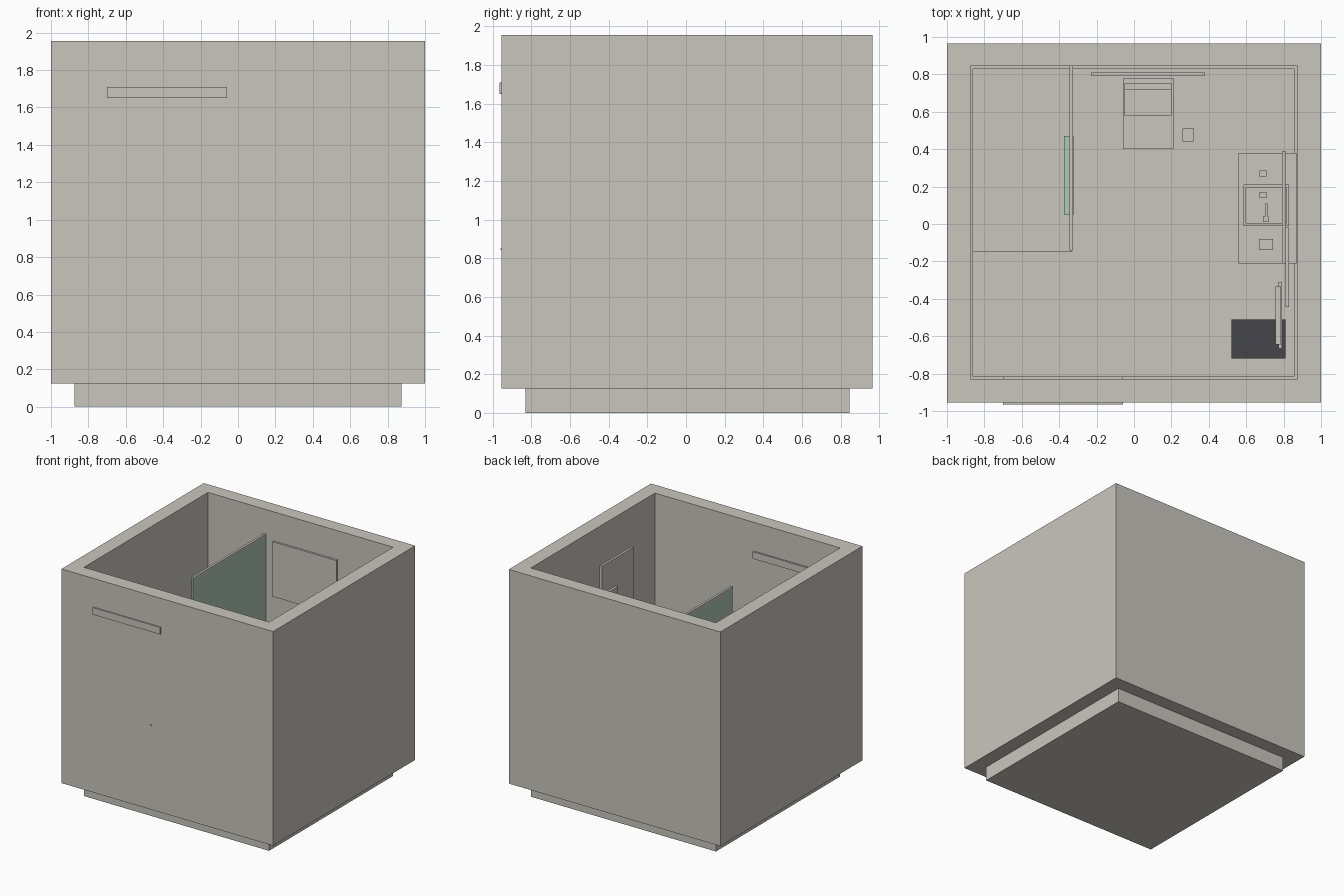
import bpy, bmesh
from mathutils import Vector

if "Cube" in bpy.data.objects:
    bpy.data.objects.remove(bpy.data.objects["Cube"])


def material(name, rgb):
    m = bpy.data.materials.new(name)
    m.diffuse_color = (*rgb, 1)
    m.use_nodes = True
    m.node_tree.nodes["Principled BSDF"].inputs["Base Color"].default_value = m.diffuse_color
    return m


STONE = material("warm_grey", (0.584, 0.565, 0.515))
GREEN = material("pale_green", (0.429, 0.591, 0.474))
DARK = material("charcoal", (0.061, 0.058, 0.067))


def finish(name, bm, mat):
    bmesh.ops.recalc_face_normals(bm, faces=bm.faces)
    me = bpy.data.meshes.new(name)
    bm.to_mesh(me)
    bm.free()
    me.materials.append(mat)
    ob = bpy.data.objects.new(name, me)
    bpy.context.collection.objects.link(ob)
    return ob


def box(name, x, y, z, mat=STONE):
    """Box from (min, max) pairs on each axis."""
    bm = bmesh.new()
    bmesh.ops.create_cube(bm, size=1)
    for v in bm.verts:
        v.co = Vector([(r[0] + r[1]) / 2 + c * (r[1] - r[0])
                       for c, r in zip(v.co, (x, y, z))])
    return finish(name, bm, mat)


def ring(name, outer, inner, z, mat=STONE):
    """Rectangular tube; outer and inner are (x0, x1, y0, y1)."""
    bm = bmesh.new()

    def loop(r, h):
        return [bm.verts.new((r[i], r[j], h)) for i, j in ((0, 2), (1, 2), (1, 3), (0, 3))]
    loops = [loop(outer, z[0]), loop(outer, z[1]), loop(inner, z[1]), loop(inner, z[0])]
    for k in range(4):
        a, b = loops[k], loops[(k + 1) % 4]
        for i in range(4):
            j = (i + 1) % 4
            bm.faces.new((a[i], a[j], b[j], b[i]))
    return finish(name, bm, mat)


# Room shell
FLOOR = 0.14
ROOM = (-0.875, 0.875, -0.83, 0.845)
box("floor_slab", ROOM[:2], ROOM[2:], (0, FLOOR))
ring("walls", (-1, 1, -0.955, 0.965), ROOM, (0.125, 1.955))
ring("skirting", ROOM, (-0.86, 0.855, -0.815, 0.83), (FLOOR, 0.22))

# Door header and handles, passing through the front wall
box("door_header", (-0.70, -0.06), (-0.965, -0.815), (1.65, 1.71))
box("door_handle", (-0.165, -0.145), (-0.959, -0.826), (0.842, 0.85))

# Shower
box("shower_tray", (-0.86, -0.335), (-0.15, 0.83), (FLOOR, 0.18))
box("shower_drain", (-0.722, -0.688), (-0.062, -0.028), (0.18, 0.186))
box("shower_glass", (-0.342, -0.328), (-0.14, 0.845), (0.18, 1.73), GREEN)
box("shower_top_rail", (-0.345, -0.325), (-0.142, 0.845), (1.73, 1.747))
box("hanging_towel", (-0.375, -0.32), (0.05, 0.47), (0.75, 1.15), GREEN)

# Toilet
box("toilet_bowl", (-0.06, 0.21), (0.40, 0.78), (FLOOR, 0.44))
box("toilet_tank", (-0.05, 0.20), (0.58, 0.755), (0.44, 0.70))
box("tank_lid", (-0.05, 0.20), (0.72, 0.755), (0.70, 0.73))
box("paper_holder", (0.26, 0.32), (0.44, 0.51), (FLOOR, 0.45))
box("back_wall_mirror", (-0.23, 0.38), (0.79, 0.81), (1.26, 1.728))

# Vanity with basin, tap and small items
box("vanity", (0.56, 0.87), (-0.21, 0.38), (FLOOR, 0.78))
ring("basin", (0.585, 0.83, -0.01, 0.21), (0.60, 0.815, 0.005, 0.195), (0.78, 0.80))
box("tap_post", (0.69, 0.72), (0.01, 0.04), (0.78, 0.90))
box("tap_spout", (0.70, 0.715), (0.02, 0.11), (0.88, 0.90))
for name, y in (("cup", 0.27), ("soap_bottle", 0.155)):
    box(name, (0.672, 0.708), (y - 0.017, y + 0.017), (0.78, 0.87))
box("soap_dish", (0.668, 0.742), (-0.14, -0.08), (0.78, 0.80))
box("vanity_mirror", (0.79, 0.81), (-0.21, 0.39), (0.85, 1.417))
box("side_cabinet", (0.81, 0.83), (-0.445, -0.02), (1.11, 1.655))

# Towel rail above the basket
box("towel_rail", (0.772, 0.79), (-0.665, -0.31), (0.97, 0.99))
box("towel", (0.757, 0.785), (-0.645, -0.335), (0.62, 1.0))
box("laundry_basket", (0.52, 0.81), (-0.72, -0.51), (FLOOR, 0.52), DARK)
